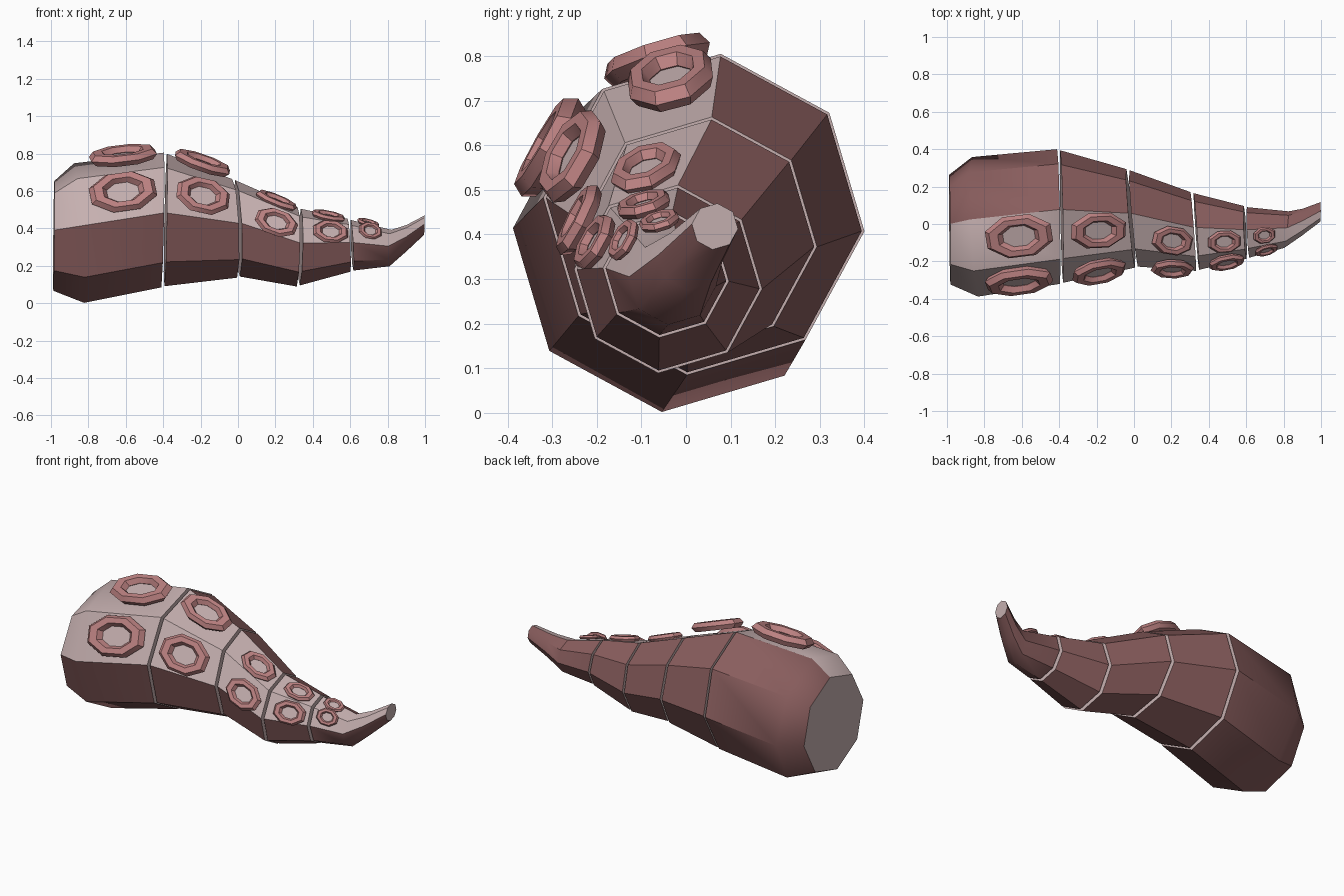
import bpy, bmesh
from math import cos, sin, pi, radians
from mathutils import Vector, Matrix

if "Cube" in bpy.data.objects:
    bpy.data.objects.remove(bpy.data.objects["Cube"])


def material(name, rgb):
    m = bpy.data.materials.new(name)
    m.diffuse_color = (*rgb, 1)
    m.use_nodes = True
    m.node_tree.nodes["Principled BSDF"].inputs["Base Color"].default_value = m.diffuse_color
    return m


SKIN = material("skin", (0.25, 0.11, 0.11))
PALE = material("pale_underside", (0.56, 0.43, 0.43))
RIM = material("sucker_rim", (0.50, 0.22, 0.22))

# Cross-sections: centre x, y, z, radius, x lean per unit y, x lean per unit z
BUTT = (-0.985, -0.03, 0.36, 0.295, -0.01, 0.01)
BULGE = (-0.85, -0.015, 0.375, 0.375, -0.05, -0.067)
JOINTS = [(-0.395, 0.04, 0.445, 0.362, -0.02, 0.02),
          (-0.01, 0.03, 0.40, 0.265, -0.09, -0.04),
          (0.325, -0.04, 0.30, 0.212, -0.07, 0.02),
          (0.602, -0.045, 0.31, 0.142, -0.05, -0.05)]
TIP = [(0.815, -0.03, 0.295, 0.098, 0.12, 0.04),
       (0.90, 0.01, 0.347, 0.072, 0.02, 0.02),
       (0.997, 0.065, 0.418, 0.052, 0.0, 0.03)]


def ring(sec):
    x, y, z, r, sy, sz = sec
    pts = []
    for k in range(8):
        a = radians(84 + 45 * k)
        dy, dz = r * cos(a), r * sin(a)
        pts.append(Vector((x + sy * dy + sz * dz, y + dy, z + dz)))
    return pts


def shift(sec, dx, dr=0.0):
    return (sec[0] + dx, *sec[1:3], sec[3] + dr, *sec[4:])


def finish(bm, name, mats, smooth=True):
    bmesh.ops.recalc_face_normals(bm, faces=bm.faces)
    me = bpy.data.meshes.new(name)
    bm.to_mesh(me)
    bm.free()
    for m in mats:
        me.materials.append(m)
    ob = bpy.data.objects.new(name, me)
    bpy.context.collection.objects.link(ob)
    if smooth:
        bpy.ops.object.select_all(action='DESELECT')
        ob.select_set(True)
        bpy.context.view_layer.objects.active = ob
        bpy.ops.object.shade_smooth_by_angle(angle=radians(38))
    return ob


def segment(name, secs):
    bm = bmesh.new()
    rows = [[bm.verts.new(p) for p in ring(s)] for s in secs]
    for a, b in zip(rows, rows[1:]):
        for k in range(8):
            j = (k + 1) % 8
            f = bm.faces.new((a[k], a[j], b[j], b[k]))
            f.material_index = 1 if k < 2 else 0   # two pale sucker-bearing sides
    for end in (rows[0], rows[-1]):
        bm.faces.new(end).material_index = 1
    finish(bm, name, (SKIN, PALE))


# Arm segments separated by thin gaps
GAP = 0.008
chains = [[BUTT, BULGE, shift(JOINTS[0], -GAP)]]
for a, b in zip(JOINTS, JOINTS[1:]):
    chains.append([shift(a, GAP, -0.006), shift(b, -GAP)])
chains.append([shift(JOINTS[3], GAP, -0.006)] + TIP)
NAMES = ["base_segment", "second_segment", "third_segment", "fourth_segment", "tip_segment"]
for name, secs in zip(NAMES, chains):
    segment(name, secs)


def sucker(name, centre, length, width, side, sec_a, sec_b):
    # Orientation follows the pale face underneath
    a, b = ring(sec_a), ring(sec_b)
    u = (b[side] + b[side + 1] - a[side] - a[side + 1]).normalized()
    v = a[side] - a[side + 1] + b[side] - b[side + 1]
    n = u.cross(v).normalized()
    v = n.cross(u)
    frame = Matrix((u, v, n)).transposed()
    major, minor, height = 0.74, 0.26, 0.18
    bm = bmesh.new()
    loops = []
    for i in range(8):
        t = (i + 0.5) * pi / 4
        loop = []
        for j in range(6):
            p = j * pi / 3
            rad = (major + minor * cos(p)) / cos(pi / 8) ** 0.5
            local = Vector((length * rad * cos(t), width * rad * sin(t), length * height * sin(p)))
            loop.append(bm.verts.new(Vector(centre) + frame @ local))
        loops.append(loop)
    for i in range(8):
        c, d = loops[i], loops[(i + 1) % 8]
        for j in range(6):
            k = (j + 1) % 6
            bm.faces.new((c[j], d[j], d[k], c[k]))
    finish(bm, name + "_rim", (RIM,))
    # Pale cup floor: a thin octagonal plug inside the rim
    bm = bmesh.new()
    tiers = []
    for h in (-0.16, -0.02):
        tier = []
        for i in range(8):
            t = (i + 0.5) * pi / 4
            local = Vector((length * 0.55 * cos(t), width * 0.55 * sin(t), length * h))
            tier.append(bm.verts.new(Vector(centre) + frame @ local))
        tiers.append(tier)
    for i in range(8):
        j = (i + 1) % 8
        bm.faces.new((tiers[0][i], tiers[0][j], tiers[1][j], tiers[1][i]))
    bm.faces.new(tiers[0])
    bm.faces.new(tiers[1])
    finish(bm, name + "_cup", (PALE,), smooth=False)


# Two rows of suckers: centre, half length, half width
UPPER = [((-0.615, -0.065, 0.79), 0.185, 0.12), ((-0.19, -0.035, 0.75), 0.16, 0.10),
         ((0.205, -0.09, 0.548), 0.118, 0.078), ((0.483, -0.095, 0.467), 0.092, 0.062),
         ((0.697, -0.06, 0.43), 0.062, 0.046)]
LOWER = [((-0.615, -0.305, 0.595), 0.185, 0.12), ((-0.187, -0.255, 0.575), 0.15, 0.11),
         ((0.205, -0.24, 0.432), 0.118, 0.08), ((0.495, -0.205, 0.383), 0.098, 0.068),
         ((0.707, -0.14, 0.388), 0.065, 0.05)]
SPANS = [(BULGE, JOINTS[0])] + list(zip(JOINTS, JOINTS[1:])) + [(JOINTS[3], TIP[0])]
for side, (row, suckers) in enumerate((("upper", UPPER), ("lower", LOWER))):
    for i, ((centre, length, width), span) in enumerate(zip(suckers, SPANS)):
        sucker(f"{row}_sucker_{i + 1}", centre, length, width, side, *span)
